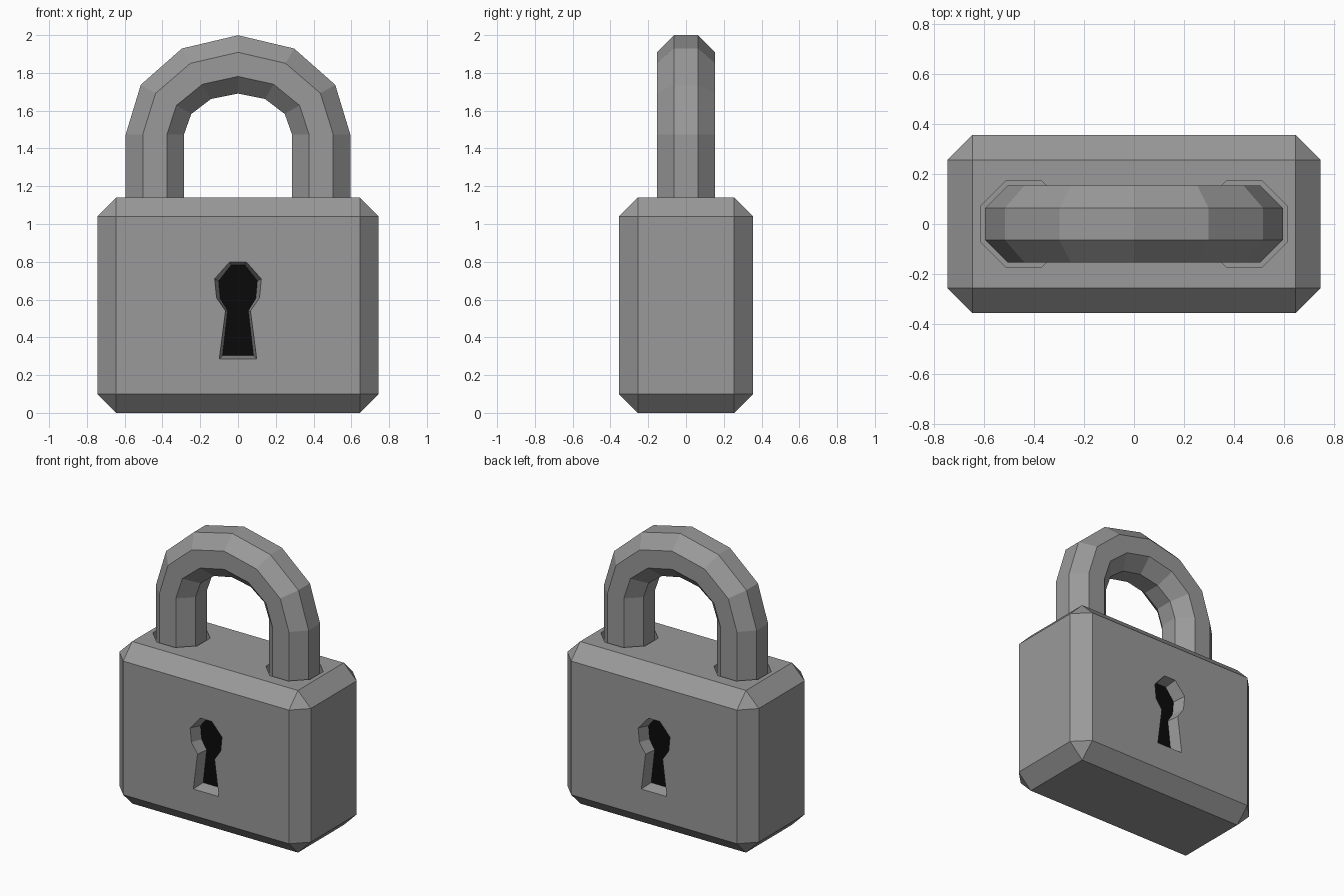
import bpy, bmesh, math
from mathutils import Vector, Matrix

if "Cube" in bpy.data.objects:
    bpy.data.objects.remove(bpy.data.objects["Cube"])


def material(name, rgb):
    m = bpy.data.materials.new(name)
    m.diffuse_color = (*rgb, 1)
    m.use_nodes = True
    m.node_tree.nodes["Principled BSDF"].inputs["Base Color"].default_value = m.diffuse_color
    return m


GREY = material("steel grey", (0.32, 0.32, 0.32))
BLACK = material("keyhole black", (0.003, 0.003, 0.003))


def make_object(name, bm, *mats):
    bmesh.ops.recalc_face_normals(bm, faces=bm.faces)
    mesh = bpy.data.meshes.new(name)
    bm.to_mesh(mesh)
    bm.free()
    for m in mats:
        mesh.materials.append(m)
    ob = bpy.data.objects.new(name, mesh)
    bpy.context.collection.objects.link(ob)
    return ob


def loft(rings):
    """Closed solid through equal-length rings of points."""
    bm = bmesh.new()
    loops = [[bm.verts.new(p) for p in ring] for ring in rings]
    n = len(loops[0])
    for a, b in zip(loops, loops[1:]):
        for i in range(n):
            j = (i + 1) % n
            bm.faces.new((a[i], a[j], b[j], b[i]))
    bm.faces.new(loops[0])
    bm.faces.new(loops[-1])
    return bm


# Body: box with single flat chamfers
bm = bmesh.new()
bmesh.ops.create_cube(bm, size=1, matrix=Matrix.Translation((0, 0, 0.57))
                      @ Matrix.Diagonal((1.49, 0.71, 1.14, 1)))
bmesh.ops.bevel(bm, geom=bm.edges[:], offset=0.1, segments=1, affect='EDGES')
body = make_object("lock_body", bm, GREY)

# Cutters: tapered keyholes front and back, octagonal sockets on top
half = [(0.045, 0.80), (0.125, 0.71), (0.115, 0.61), (0.067, 0.54), (0.10, 0.285)]
outline = half + [(-x, z) for x, z in reversed(half)]
cutters = []
for s in (-1, 1):
    outer = [(x, s * 0.36, z) for x, z in outline]
    inner = [(x * 0.82, s * 0.27, 0.545 + (z - 0.545) * 0.93) for x, z in outline]
    cutters.append(make_object("keyhole_cutter", loft([outer, inner]), GREY))

    ring = [(s * 0.44 + 0.187 * math.cos(a), 0.187 * math.sin(a))
            for a in (math.radians(22.5 + 45 * k) for k in range(8))]
    socket = loft([[(x, y, z) for x, y in ring] for z in (1.04, 1.2)])
    cutters.append(make_object("socket_cutter", socket, GREY))

for c in cutters:
    c.hide_render = True
    mod = body.modifiers.new("cut", 'BOOLEAN')
    mod.operation = 'DIFFERENCE'
    mod.solver = 'EXACT'
    mod.object = c

graph = bpy.context.evaluated_depsgraph_get()
body.data = bpy.data.meshes.new_from_object(body.evaluated_get(graph))
body.modifiers.clear()
for c in cutters:
    bpy.data.objects.remove(c)

# Keyhole floors are black
body.data.materials.clear()
body.data.materials.append(GREY)
body.data.materials.append(BLACK)
for f in body.data.polygons:
    floor = abs(f.normal.y) > 0.95 and abs(f.center.y) < 0.3
    f.material_index = 1 if floor else 0

# Shackle: eight-sided tube swept along legs and a faceted arch
R = 0.167
path = [(Vector((-0.44, 0, 1.04)), Vector((-1, 0, 0)))]
for k in range(7):
    a = math.pi - k * math.pi / 6
    out = Vector((math.cos(a), 0, math.sin(a)))
    path.append((Vector((0.44 * out.x, 0, 1.475 + 0.37 * out.z)), out))
path.append((Vector((0.44, 0, 1.04)), Vector((1, 0, 0))))
rings = []
for p, out in path:
    angles = [math.radians(22.5 + 45 * k) for k in range(8)]
    rings.append([p + out * R * math.cos(t) + Vector((0, R * math.sin(t), 0))
                  for t in angles])
make_object("shackle", loft(rings), GREY)
